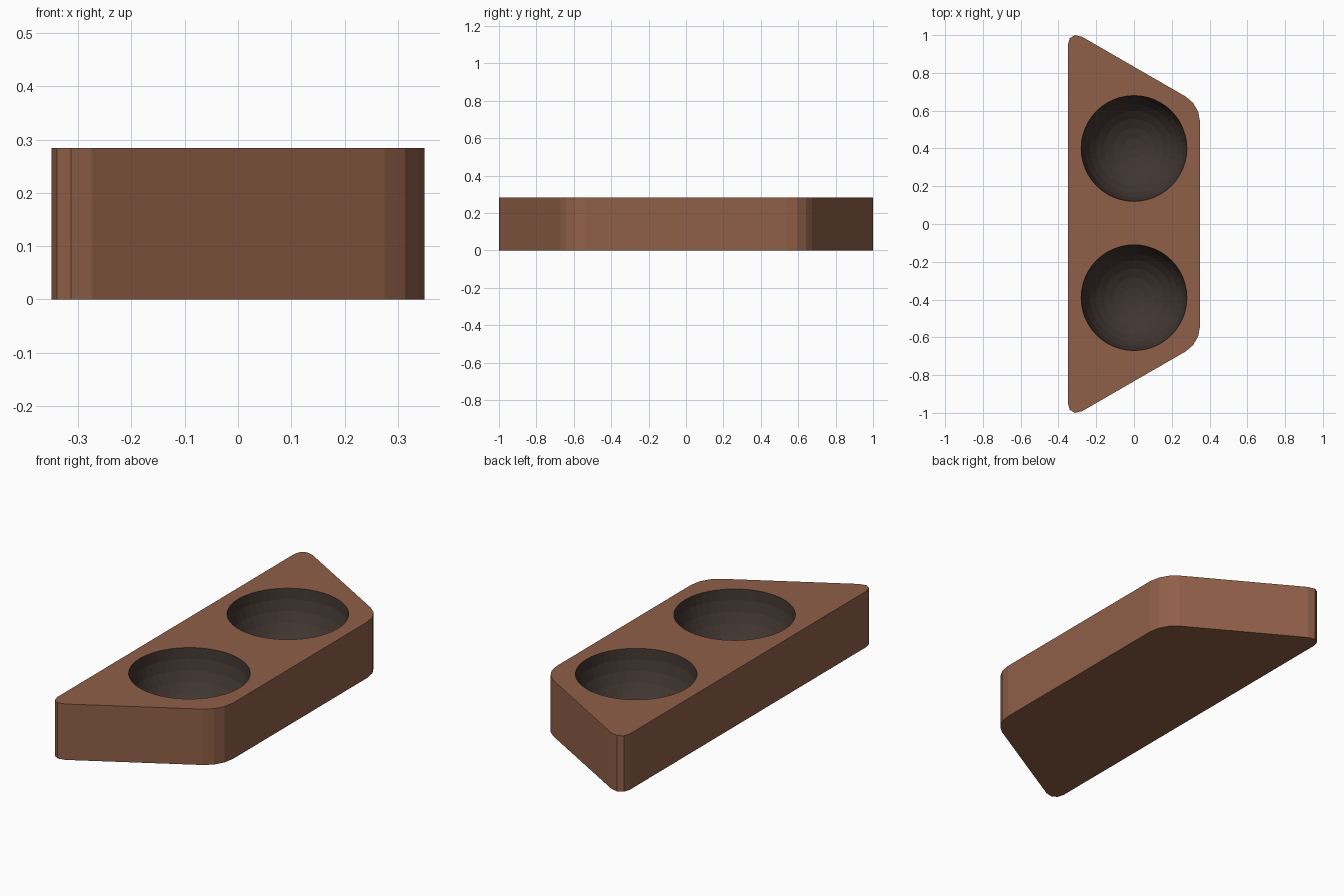
import bpy, bmesh, math
from mathutils import Vector

if "Cube" in bpy.data.objects:
    bpy.data.objects.remove(bpy.data.objects["Cube"])

HEIGHT = 0.284
BOWL_R = 0.28
BOWL_DEPTH = 0.277


def material(name, rgb):
    m = bpy.data.materials.new(name)
    m.diffuse_color = (*rgb, 1.0)
    m.use_nodes = True
    m.node_tree.nodes["Principled BSDF"].inputs["Base Color"].default_value = m.diffuse_color
    return m


def make_object(name, bm, mat):
    bmesh.ops.recalc_face_normals(bm, faces=bm.faces)
    mesh = bpy.data.meshes.new(name)
    bm.to_mesh(mesh)
    bm.free()
    mesh.materials.append(mat)
    obj = bpy.data.objects.new(name, mesh)
    bpy.context.collection.objects.link(obj)
    return obj


brown = material("brown", (0.28, 0.115, 0.065))
dark = material("dark_hollow", (0.052, 0.036, 0.030))

# Block: trapezoid outline with rounded corners, mirrored across y, extruded up
half = [(0.35, 0.54), (0.34, 0.594), (0.313, 0.641), (0.275, 0.674),
        (-0.275, 0.991), (-0.313, 1.0), (-0.34, 0.984), (-0.35, 0.95)]
outline = half + [(x, -y) for x, y in reversed(half)]
bm = bmesh.new()
base = bm.faces.new([bm.verts.new((x, y, 0)) for x, y in outline])
top = bmesh.ops.extrude_face_region(bm, geom=[base])["geom"]
bmesh.ops.translate(bm, vec=(0, 0, HEIGHT),
                    verts=[g for g in top if isinstance(g, bmesh.types.BMVert)])
block = make_object("block", bm, brown)
block.data.materials.append(dark)


# Bowl cutter: half-round profile with a straight collar above the top, spun round
def bowl_cutter(name, y):
    bm = bmesh.new()
    rings = 8
    profile = [(BOWL_R, 0.05)]
    for i in range(rings + 1):
        a = i / rings * math.pi / 2
        profile.append((BOWL_R * math.cos(a), -BOWL_DEPTH * math.sin(a)))
    profile[-1] = (0.0, -BOWL_DEPTH)
    profile.insert(0, (0.0, 0.05))
    # the collar passes through the top plane, so the rim vertices are not needed
    verts = [bm.verts.new((r, y, HEIGHT + z)) for r, z in profile]
    edges = [bm.edges.new(pair) for pair in zip(verts, verts[1:])]
    bmesh.ops.spin(bm, geom=verts + edges, cent=(0, y, 0), axis=(0, 0, 1),
                   angle=2 * math.pi, steps=48, use_duplicate=False)
    bmesh.ops.remove_doubles(bm, verts=bm.verts, dist=1e-4)
    obj = make_object(name, bm, dark)
    obj.hide_render = True
    obj.hide_set(True)
    return obj


# Two hollows carved into the block
for name, y in (("back_bowl_cutter", 0.40), ("front_bowl_cutter", -0.39)):
    mod = block.modifiers.new(name, 'BOOLEAN')
    mod.operation = 'DIFFERENCE'
    mod.solver = 'EXACT'
    mod.material_mode = 'TRANSFER'
    mod.object = bowl_cutter(name, y)
